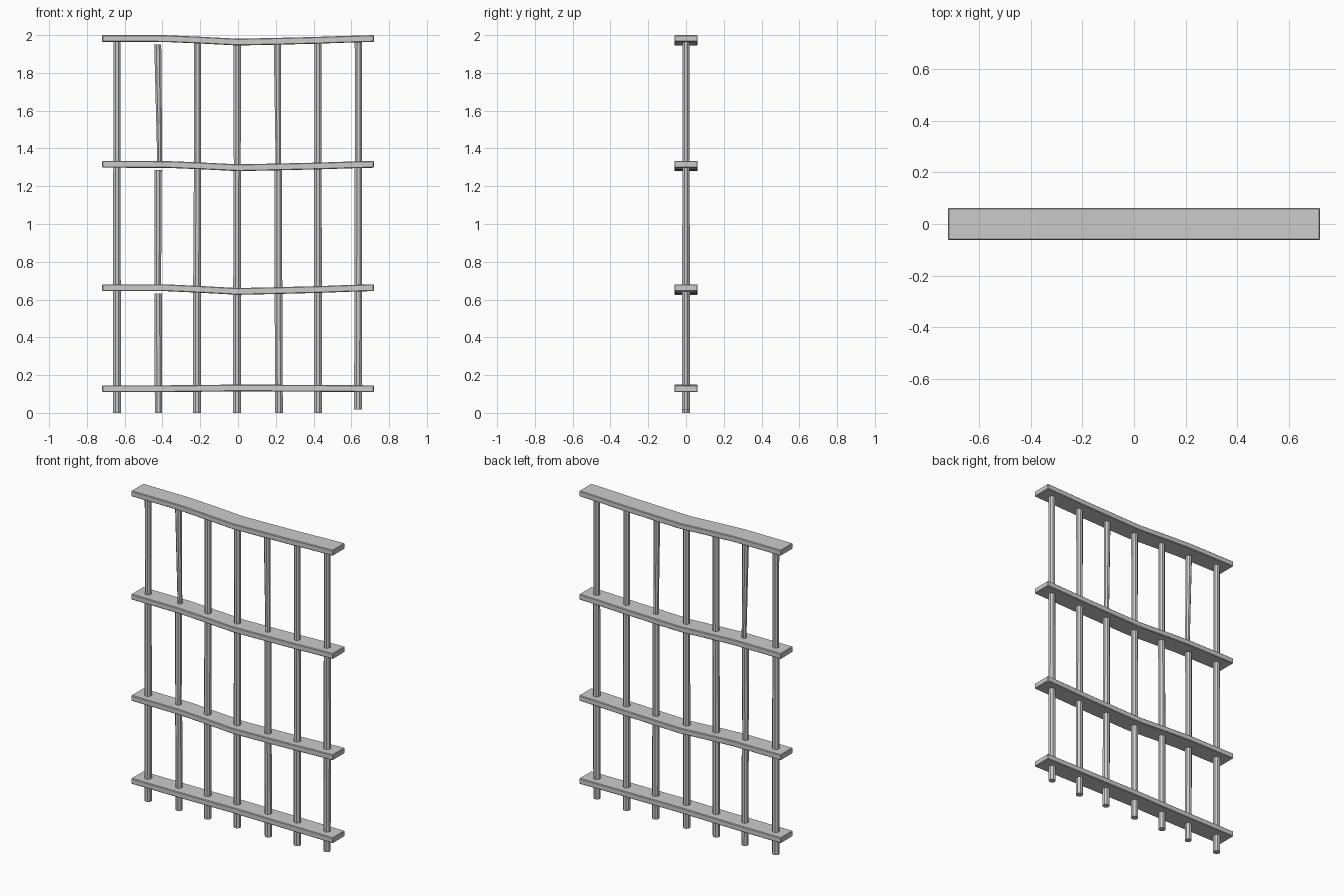
import bpy, bmesh, math
from mathutils import Vector

if "Cube" in bpy.data.objects:
    bpy.data.objects.remove(bpy.data.objects["Cube"])


def finish(name, bm, bevel=0.0):
    bmesh.ops.recalc_face_normals(bm, faces=bm.faces)
    mesh = bpy.data.meshes.new(name)
    bm.to_mesh(mesh)
    bm.free()
    obj = bpy.data.objects.new(name, mesh)
    bpy.context.collection.objects.link(obj)
    if bevel:
        mod = obj.modifiers.new("edge_bevel", 'BEVEL')
        mod.width, mod.segments = bevel, 1
        mod.limit_method, mod.angle_limit = 'ANGLE', math.radians(40)
    return obj


def loft(name, rings, bevel=0.0):
    bm = bmesh.new()
    loops = [[bm.verts.new(p) for p in ring] for ring in rings]
    n = len(loops[0])
    for a, b in zip(loops, loops[1:]):
        for i in range(n):
            bm.faces.new((a[i], a[(i + 1) % n], b[(i + 1) % n], b[i]))
    bm.faces.new(loops[0])
    bm.faces.new(loops[-1])
    return finish(name, bm, bevel)


def rail(name, top, sag):
    # flat strap following a slightly bent path
    path = [(-0.72, 0), (-0.38, 0.03), (-0.2, 0.45), (0, 1),
            (0.2, 0.78), (0.42, 0.5), (0.58, 0.2), (0.72, 0)]
    h, w = 0.036, 0.062
    rings = [[(x, y, top - sag * s + dz) for y, dz in
              ((-w, 0), (w, 0), (w, -h), (-w, -h))] for x, s in path]
    return loft(name, rings, 0.004)


def bar(name, stations):
    # eight-sided rod through (x, z, radius) stations
    rings = []
    for x, z, r in stations:
        rings.append([Vector((x + r * math.cos(a), r * math.sin(a), z)) for a in
                      [math.tau * (i + 0.5) / 8 for i in range(8)]])
    return loft(name, rings)


# Horizontal straps
rail("top_rail", 2.0, 0.019)
rail("upper_rail", 1.334, 0.018)
rail("lower_rail", 0.681, 0.02)
rail("bottom_rail", 0.146, -0.004)

# Vertical rods: x at the foot, lower strap, upper strap and top
rods = [(-0.641, -0.641, -0.641, -0.641),
        (-0.217, -0.217, -0.214, -0.214),
        (-0.005, -0.005, -0.004, -0.004),
        (0.217, 0.214, 0.214, 0.208),
        (0.424, 0.424, 0.423, 0.423),
        (0.635, 0.637, 0.637, 0.637)]
for n, (x0, x1, x2, x3) in enumerate(rods, 1):
    foot = 0.018 if n == 6 else 0.0
    upper = 0.016 if n == 4 else 0.02
    bar(f"vertical_bar_{n}", [(x0, foot, 0.022), (x1, 0.66, 0.022),
                              (x2, 1.31, 0.021), (x2, 1.316, upper),
                              (x3, 1.972, 0.0205)])

# Broken rod, with a gap below each strap
bar("broken_bar_lower", [(-0.421, 0, 0.021), (-0.423, 0.632, 0.021)])
bar("broken_bar_middle", [(-0.425, 0.66, 0.019), (-0.423, 1.287, 0.021)])
bar("broken_bar_upper", [(-0.414, 1.31, 0.014), (-0.425, 1.95, 0.02)])
